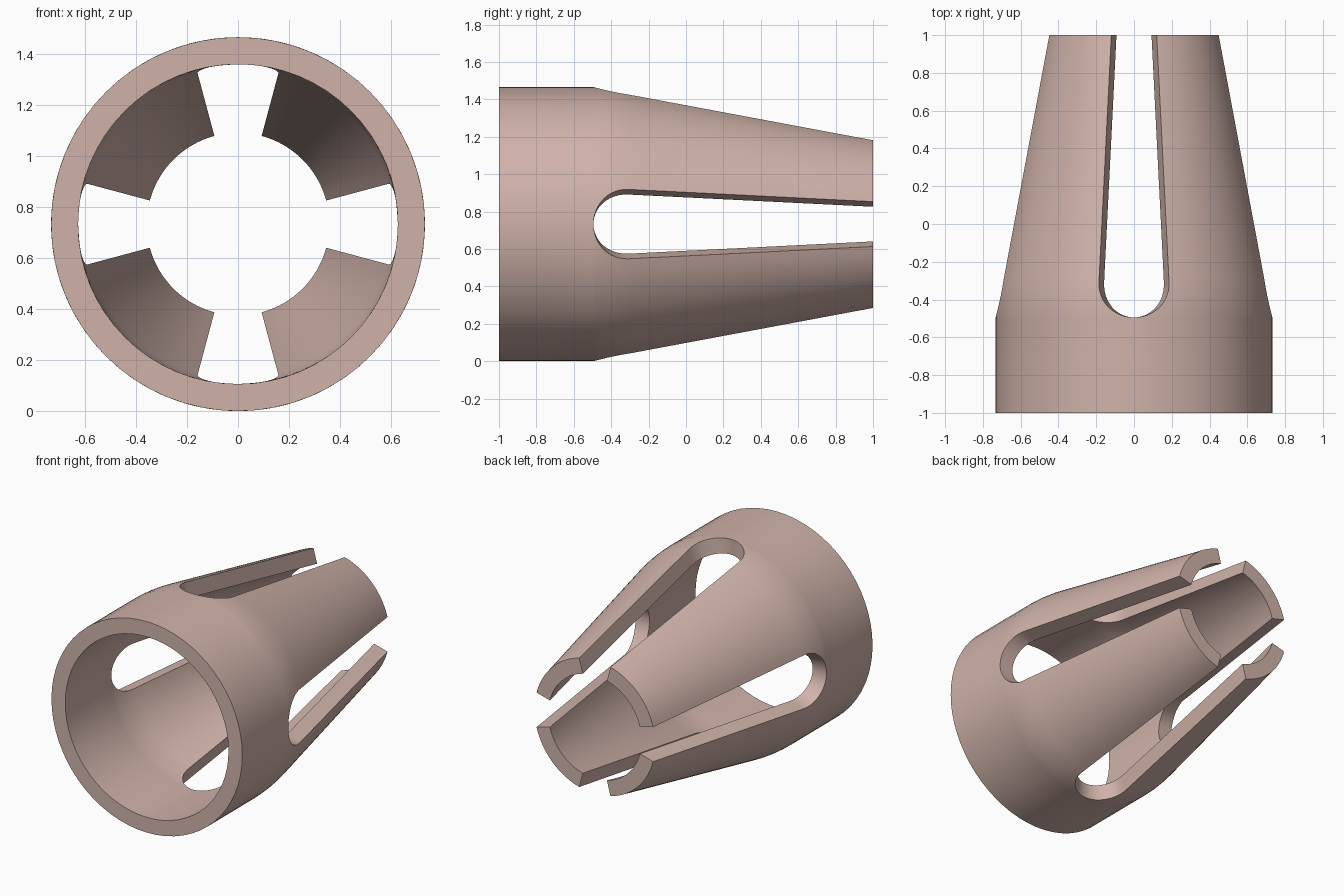
import bpy, bmesh
from math import sin, cos, pi, sqrt, radians

if "Cube" in bpy.data.objects:
    bpy.data.objects.remove(bpy.data.objects["Cube"])

CZ = 0.733            # height of the axis
WALL = 0.106          # wall thickness
TIP, SHOULDER = -0.495, -0.31   # slot end and start of its straight sides
HALF = radians(15)    # half angle of each slot
COLS = 16             # columns per quarter


def radius(y):
    """Outer radius: cylinder, soft bend, then cone."""
    if y <= -0.5:
        return 0.733
    if y <= -0.28:
        return 0.733 - 0.4386 * (y + 0.5) ** 2
    return 0.7118 - 0.1936 * (y + 0.28)


def slot_angle(y):
    """Half angle of the slot opening at y (round closed end)."""
    if y <= TIP + 1e-6:
        return 0.0
    if y >= SHOULDER:
        return HALF
    t = (SHOULDER - y) / (SHOULDER - TIP)
    return HALF * sqrt(max(0.0, 1 - t * t))


# Rows along the axis: collar, rounded slot end, tapering fingers
rows = [-1.0, -0.75]
rows += [SHOULDER - (SHOULDER - TIP) * cos(pi / 2 * i / 12) for i in range(13)]
rows += [-0.28, 0.0, 0.33, 0.67, 1.0]
tip_row = 2

bm = bmesh.new()


def shell(quarter, inset):
    grid = []
    for y in rows:
        e, r = slot_angle(y), radius(y) - inset
        line = []
        for c in range(COLS + 1):
            a = quarter * pi / 2 + e + (pi / 2 - 2 * e) * c / COLS
            line.append(bm.verts.new((r * cos(a), y, CZ + r * sin(a))))
        grid.append(line)
    for i in range(len(rows) - 1):
        for c in range(COLS):
            bm.faces.new((grid[i][c], grid[i][c + 1],
                          grid[i + 1][c + 1], grid[i + 1][c]))
    return grid


# Four quarters, each one finger with its share of the collar
for q in range(4):
    outer, inner = shell(q, 0.0), shell(q, WALL)
    for row in (0, -1):                       # end rims
        for c in range(COLS):
            bm.faces.new((outer[row][c], outer[row][c + 1],
                          inner[row][c + 1], inner[row][c]))
    for col in (0, -1):                       # slot walls
        for i in range(tip_row, len(rows) - 1):
            bm.faces.new((outer[i][col], outer[i + 1][col],
                          inner[i + 1][col], inner[i][col]))

bmesh.ops.remove_doubles(bm, verts=bm.verts, dist=1e-5)
bmesh.ops.recalc_face_normals(bm, faces=bm.faces)

mesh = bpy.data.meshes.new("slotted_sleeve")
bm.to_mesh(mesh)
bm.free()
sleeve = bpy.data.objects.new("slotted_sleeve", mesh)
bpy.context.collection.objects.link(sleeve)

mat = bpy.data.materials.new("dusty_pink")
mat.diffuse_color = (0.63, 0.45, 0.40, 1)
mat.use_nodes = True
mat.node_tree.nodes["Principled BSDF"].inputs["Base Color"].default_value = mat.diffuse_color
mesh.materials.append(mat)

bpy.context.view_layer.objects.active = sleeve
sleeve.select_set(True)
bpy.ops.object.shade_smooth_by_angle(angle=radians(30))
